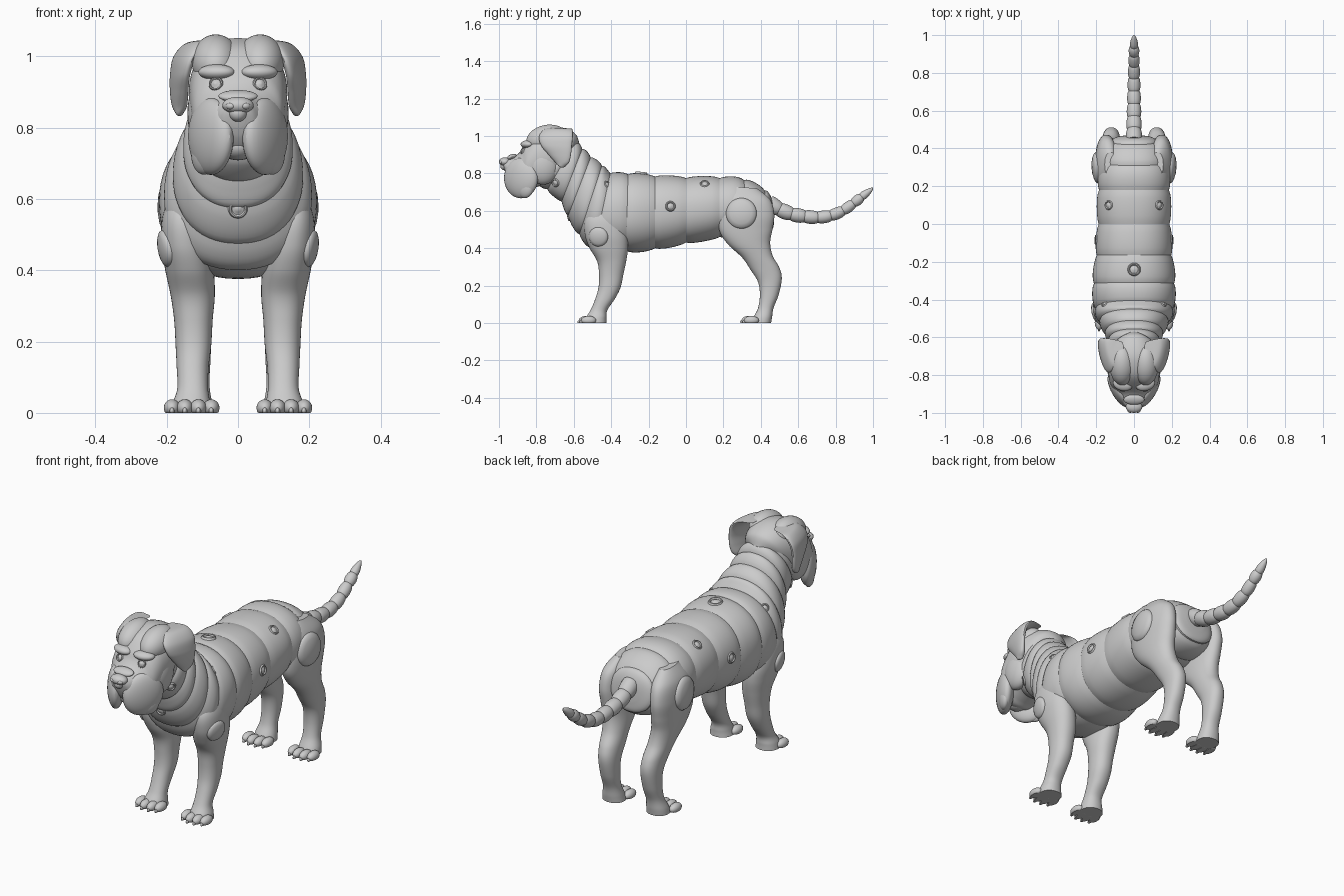
import bpy, bmesh, math
from mathutils import Vector, Matrix
from mathutils.bvhtree import BVHTree

if "Cube" in bpy.data.objects:
    bpy.data.objects.remove(bpy.data.objects["Cube"])

grey = bpy.data.materials.new("plain_grey")
grey.use_nodes = True
grey.diffuse_color = (0.6, 0.6, 0.6, 1)
grey.node_tree.nodes["Principled BSDF"].inputs["Base Color"].default_value = (0.6, 0.6, 0.6, 1)


def finish(name, bm, mirror=False, angle=30):
    """Turn a bmesh into a shaded object, resting on the floor."""
    for v in bm.verts:
        v.co.z = max(v.co.z, 0)
    bmesh.ops.remove_doubles(bm, verts=bm.verts, dist=1e-5)
    bmesh.ops.recalc_face_normals(bm, faces=bm.faces)
    me = bpy.data.meshes.new(name)
    bm.to_mesh(me)
    bm.free()
    me.materials.append(grey)
    ob = bpy.data.objects.new(name, me)
    bpy.context.collection.objects.link(ob)
    bpy.ops.object.select_all(action="DESELECT")
    ob.select_set(True)
    bpy.context.view_layer.objects.active = ob
    bpy.ops.object.shade_smooth_by_angle(angle=math.radians(angle))
    if mirror:
        ob.modifiers.new("Mirror", "MIRROR").use_mirror_merge = False
    return ob


def spline(a, b, c, d, t):
    return b + 0.5 * t * (c - a + t * (2 * a - 5 * b + 4 * c - d + t * (3 * (b - c) + d - a)))


def loft(name, rings, mirror=False, bulge=0, power=2.2, segs=40, steps=8):
    """Skin oval rings: (y,z) of one edge, (y,z) of the other, half width, x, x skew."""
    keys = []
    for p, q, w, *rest in rings:
        x = rest[0] if rest else 0
        dx = rest[1] if len(rest) > 1 else 0
        keys.append((Vector((x - dx, *p)), Vector((x + dx, *q)), w))
    bm = bmesh.new()
    loops = []
    for i in range(len(keys) - 1):
        quad = [keys[max(0, min(len(keys) - 1, j))] for j in range(i - 1, i + 3)]
        for s in range(steps + (i == len(keys) - 2)):
            t = s / steps
            p, q, w = [spline(*[k[n] for k in quad], t) for n in range(3)]
            swell = bulge * max(0, math.sin(math.pi * t)) ** 0.6
            half = (p - q) / 2
            half += half.normalized() * swell
            loop = []
            for k in range(segs):
                a = math.tau * k / segs
                c, d = math.cos(a), math.sin(a)
                c = math.copysign(abs(c) ** (2 / power), c)
                d = math.copysign(abs(d) ** (2 / power), d)
                loop.append(bm.verts.new((p + q) / 2 + half * d + Vector((c * (w + swell), 0, 0))))
            loops.append(loop)
    for a, b in zip(loops, loops[1:]):
        for k in range(segs):
            bm.faces.new((a[k], a[k - 1], b[k - 1], b[k]))
    bm.faces.new(loops[0])
    bm.faces.new(loops[-1])
    return finish(name, bm, mirror)


def blob(name, places, size, turn=(0, 0, 0), mirror=False):
    """One or more ellipsoids of the same size."""
    bm = bmesh.new()
    rot = Matrix.Rotation(math.radians(turn[2]), 4, "Z") @ Matrix.Rotation(math.radians(turn[0]), 4, "X")
    for place in places:
        m = Matrix.Translation(place) @ rot @ Matrix.Diagonal((*size, 1))
        bmesh.ops.create_uvsphere(bm, u_segments=28, v_segments=18, radius=1, matrix=m)
    return finish(name, bm, mirror)


# Torso and neck: one skin of swelling bands, rump to nape
torso = loft("banded_body", [
    ((.46, .66), (.47, .56), .05), ((.42, .71), (.45, .5), .12),
    ((.31, .765), (.33, .465), .17), ((.18, .775), (.18, .46), .185),
    ((0, .775), (0, .43), .187), ((-.165, .783), (-.165, .4), .197),
    ((-.31, .795), (-.32, .385), .212), ((-.405, .80), (-.49, .40), .203),
    ((-.45, .84), (-.57, .475), .18), ((-.51, .885), (-.63, .575), .15),
    ((-.555, .93), (-.665, .65), .132), ((-.595, .965), (-.74, .715), .12),
    ((-.64, .98), (-.79, .75), .10)], bulge=.011, segs=56)

# Legs, each from shoulder or hip down to the sole
front_leg = loft("front_leg", [
    ((-.49, .63), (-.37, .63), .03, .155), ((-.54, .55), (-.34, .55), .06, .152),
    ((-.54, .47), (-.315, .47), .068, .147), ((-.515, .40), (-.31, .40), .068, .136),
    ((-.475, .33), (-.32, .33), .062, .127), ((-.465, .26), (-.335, .26), .054, .125),
    ((-.468, .19), (-.35, .19), .05, .125), ((-.485, .13), (-.38, .13), .045, .127),
    ((-.51, .07), (-.42, .07), .043, .127), ((-.535, .03), (-.425, .03), .052, .13),
    ((-.545, 0), (-.425, 0), .058, .13)], mirror=True)
hind_leg = loft("hind_leg", [
    ((.25, .73), (.38, .72), .03, .125), ((.19, .66), (.45, .66), .055, .14),
    ((.175, .57), (.472, .58), .06, .146), ((.18, .49), (.462, .5), .06, .143),
    ((.225, .42), (.45, .43), .058, .138), ((.30, .35), (.463, .36), .054, .13),
    ((.345, .285), (.50, .295), .05, .123), ((.385, .22), (.512, .235), .046, .12),
    ((.395, .15), (.495, .15), .043, .12), ((.385, .08), (.468, .08), .042, .122),
    ((.36, .03), (.46, .03), .052, .125), ((.35, 0), (.455, 0), .056, .125)], mirror=True)

# Toes and claws, four to a paw
for part, y in (("front", -.54), ("hind", .33)):
    spread = (-.055, -.019, .019, .055)
    toes = [(.13 + s, y + abs(s) * .35, .014) for s in spread]
    blob(part + "_toes", toes, (.023, .04, .024), mirror=True)
    blob(part + "_claws", [(x, ty - .032, .006) for x, ty, z in toes], (.007, .016, .01), mirror=True)

# Tail: tapering beads, finishing in a point
path = [(.44, .645), (.50, .608), (.565, .583), (.635, .57), (.705, .565),
        (.775, .575), (.84, .602), (.895, .64), (.94, .675), (1.0, .722)]
tail = []
for i, p in enumerate(path):
    a, b = Vector(path[max(i - 1, 0)]), Vector(path[min(i + 1, len(path) - 1)])
    n = (b - a).normalized()
    r = .038 - .0022 * i if i < len(path) - 1 else .002
    up = Vector((-n.y, n.x)) * r
    tail.append((Vector(p) + up, Vector(p) - up, r))
loft("tail", tail, bulge=.006, power=2, segs=24)

# Head: skull and muzzle in one skin
head = loft("head", [
    ((-.57, .96), (-.65, .85), .05), ((-.59, 1.01), (-.68, .80), .10),
    ((-.65, 1.042), (-.71, .76), .128), ((-.72, 1.05), (-.75, .74), .138),
    ((-.80, 1.025), (-.79, .73), .135), ((-.855, .97), (-.825, .72), .128),
    ((-.88, .925), (-.855, .71), .115), ((-.91, .895), (-.885, .715), .092),
    ((-.95, .88), (-.925, .74), .066), ((-.975, .868), (-.95, .77), .045),
    ((-.98, .85), (-.965, .80), .02)])
blob("crown_lobe", [(.062, -.745, .985)], (.068, .11, .074), (12, 0, 0), True)
blob("brow", [(.06, -.848, .955)], (.052, .035, .022), (0, 0, 14), True)
blob("cheek", [(.092, -.765, .84)], (.05, .085, .10), mirror=True)
blob("jowl", [(.076, -.882, .775)], (.042, .103, .108), (0, 0, -31), True)
blob("jowl_tip", [(.096, -.862, .725)], (.027, .052, .057), (0, 0, -31), True)
blob("chin", [(0, -.88, .748)], (.05, .055, .04))
blob("muzzle_wrinkle", [(0, -.93, .888)], (.055, .028, .015), (20, 0, 0))
blob("nose", [(0, -.968, .862)], (.044, .032, .024))
blob("nose_base", [(0, -.968, .84)], (.025, .025, .024))

# Folded ears hanging beside the skull
loft("ear", [
    ((-.69, 1.045), (-.62, 1.04), .02, .075), ((-.75, 1.04), (-.607, 1.035), .026, .115, .015),
    ((-.785, 1.0), (-.605, 1.0), .024, .148, .02), ((-.775, .95), (-.61, .95), .021, .162, .018),
    ((-.735, .90), (-.615, .90), .02, .165, .015), ((-.70, .86), (-.625, .86), .018, .164, .01),
    ((-.68, .838), (-.645, .838), .010, .164), ((-.668, .832), (-.655, .832), .003, .164)],
    mirror=True)

# Fittings are turned on a lathe and seated on the skin beneath them
verts, polys = [], []
for ob in (torso, front_leg, hind_leg, head):
    base = len(verts)
    verts += [v.co.copy() for v in ob.data.vertices]
    polys += [[base + i for i in p.vertices] for p in ob.data.polygons]
skin = BVHTree.FromPolygons(verts, polys)

BUTTON = [(0, .22), (.3, .2), (.5, .04), (.62, .04), (.75, .22), (.9, .2), (1.05, -.1)]
DISC = [(0, .24), (.35, .22), (.7, .14), (.92, .04), (1, -.08), (1.02, -.3)]
EYE = [(0, .45), (.3, .4), (.6, .12), (.68, .1), (.8, .35), (.95, .3), (1.1, -.3)]


def fitting(name, profile, point, outward, radius):
    out = Vector(outward).normalized()
    hit, normal, _, _ = skin.ray_cast(Vector(point) + out, -out)
    if hit is None:
        return
    if normal.dot(out) < 0:
        normal = -normal
    bm = bmesh.new()
    line = [bm.verts.new((r, 0, h)) for r, h in profile]
    edges = [bm.edges.new(pair) for pair in zip(line, line[1:])]
    bmesh.ops.spin(bm, geom=line + edges, axis=(0, 0, 1), cent=(0, 0, 0),
                   angle=math.tau, steps=28)
    turn = normal.to_track_quat("Z", "Y").to_matrix().to_4x4()
    bmesh.ops.transform(bm, verts=bm.verts,
                        matrix=Matrix.Translation(hit) @ turn @ Matrix.Scale(radius, 4))
    finish(name, bm, mirror=abs(point[0]) > .001, angle=50)


SIDE, TOP, FRONT = (1, 0, 0), (0, 0, 1), (0, -1, 0)
fitting("flank_button", BUTTON, (.01, -.083, .625), SIDE, .027)
fitting("loin_button", BUTTON, (.135, .1, 0), TOP, .025)
fitting("back_button", BUTTON, (0, -.24, 0), TOP, .034)
fitting("chest_button", BUTTON, (0, 0, .572), FRONT, .027)
fitting("neck_button", BUTTON, (.01, -.7, .75), SIDE, .023)
fitting("withers_button", BUTTON, (.155, -.42, 0), TOP, .02)
fitting("shoulder_disc", DISC, (.01, -.45, .46), (1, -.1, 0), .052)
fitting("hip_disc", DISC, (.01, .295, .587), SIDE, .082)
fitting("eye", EYE, (.062, 0, .922), FRONT, .02)

# Nostrils
blob("nostril", [(.022, -.99, .86)], (.013, .009, .009), (0, 0, 25), True)
